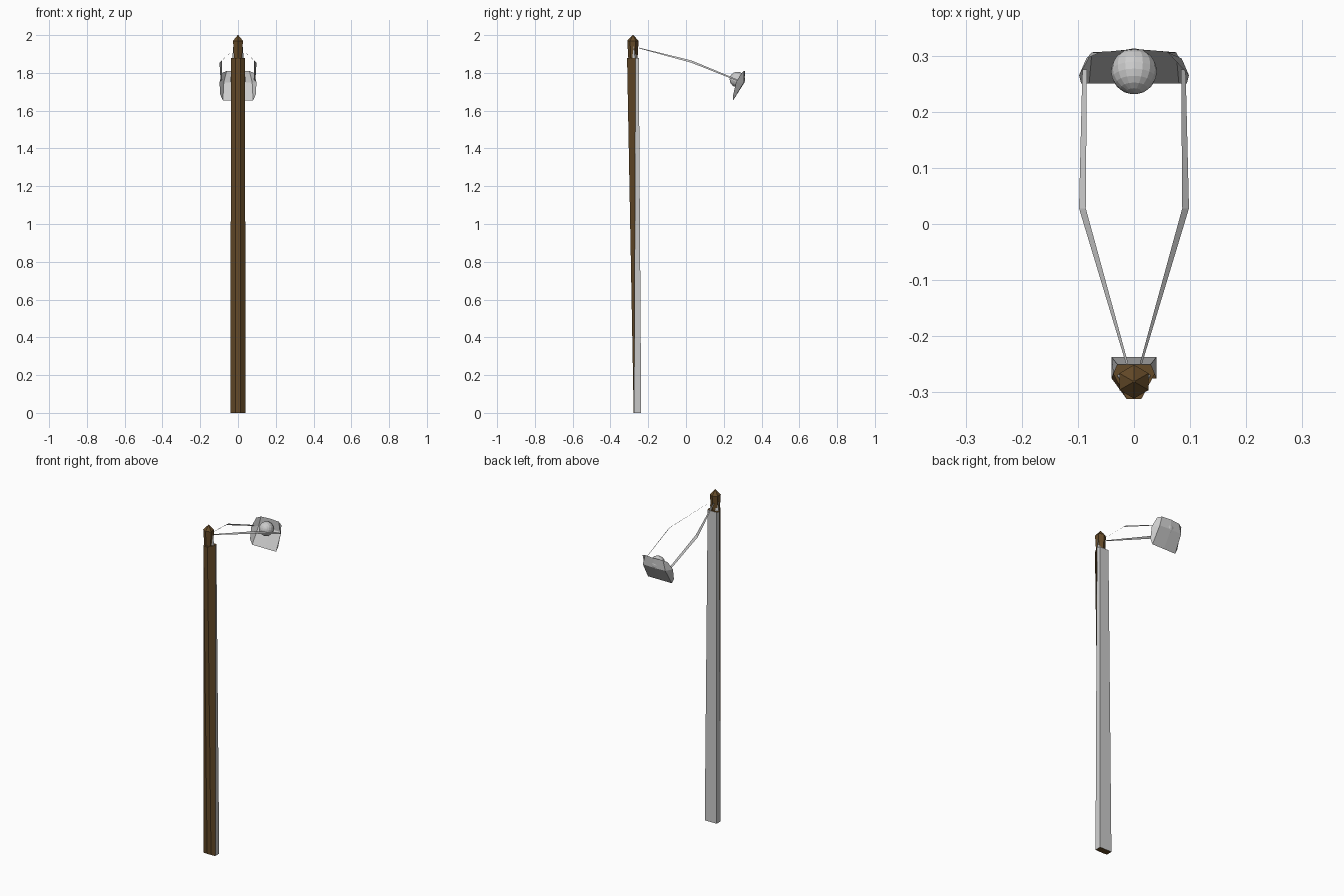
import bpy, bmesh, math

if "Cube" in bpy.data.objects:
    bpy.data.objects.remove(bpy.data.objects["Cube"])

brown = bpy.data.materials.new("brown_wood")
brown.diffuse_color = (0.13, 0.07, 0.022, 1)
brown.use_nodes = True
brown.node_tree.nodes["Principled BSDF"].inputs["Base Color"].default_value = brown.diffuse_color
grey = bpy.data.materials.new("plain_grey")
grey.diffuse_color = (0.8, 0.8, 0.8, 1)
grey.use_nodes = True
grey.node_tree.nodes["Principled BSDF"].inputs["Base Color"].default_value = grey.diffuse_color


def make(name, verts, faces, mats=()):
    me = bpy.data.meshes.new(name)
    me.from_pydata(verts, [], faces)
    for m in mats:
        me.materials.append(m)
    ob = bpy.data.objects.new(name, me)
    bpy.context.collection.objects.link(ob)
    bm = bmesh.new()
    bm.from_mesh(me)
    bmesh.ops.recalc_face_normals(bm, faces=bm.faces)
    bm.to_mesh(me)
    bm.free()
    return ob


def loft(name, rings, mats=()):
    n = len(rings[0])
    verts = [p for r in rings for p in r]
    faces = [(k * n + i, k * n + (i + 1) % n, (k + 1) * n + (i + 1) % n, (k + 1) * n + i)
             for k in range(len(rings) - 1) for i in range(n)]
    faces += [tuple(range(n)), tuple(range(len(verts) - n, len(verts)))]
    return make(name, verts, faces, mats)


def section(half, z):
    return [(x, y, z) for x, y in half] + [(-x, y, z) for x, y in reversed(half)]


# Staff: flat plank at the foot, swelling to a rounded front at the top
foot = [(0.013, -0.277), (0.04, -0.275), (0.04, -0.237)]
top = [(0.013, -0.312), (0.037, -0.267), (0.03, -0.25)]
staff = loft("staff", [section(foot, 0), section(top, 1.88)], (brown, grey))
for p in staff.data.polygons:
    if p.index in (1, 2, 3):      # bare sides and back
        p.material_index = 1


# Staff tip: six sided post with pointed cap
def hexagon(r, z):
    return [(r * math.sin(i * math.pi / 3), -0.281 + r * math.cos(i * math.pi / 3), z)
            for i in range(6)]


loft("staff_tip", [hexagon(0.024, 1.87), hexagon(0.03, 1.97), hexagon(0.002, 2.0)], (brown,))

# Grey core showing below the tip
for s in (-1, 1):
    make("tip_core", [(s * 0.012, -0.30, 1.88), (s * 0.03, -0.27, 1.88),
                      (s * 0.012, -0.26, 1.88), (s * 0.024, -0.277, 1.95)],
         [(0, 1, 2), (0, 1, 3), (1, 2, 3), (2, 0, 3)])

# Straps: flat tilted ribbons, one each side
path = [(0.012, -0.25, 1.932, 0.002), (0.092, 0.028, 1.86, 0.006), (0.088, 0.275, 1.76, 0.004)]
for s in (-1, 1):
    v = []
    for x, y, z, w in path:
        v += [(s * (x - w), y, z + w), (s * (x + w), y, z - w)]
    make("strap_left" if s < 0 else "strap_right", v, [(0, 1, 3, 2), (2, 3, 5, 4)])

# Pouch: folded sheet with side flaps curling forward
right = [[(0, 0.312, 1.81), (0.06, 0.306, 1.81), (0.085, 0.295, 1.80)],
         [(0, 0.31, 1.75), (0.075, 0.306, 1.75), (0.098, 0.265, 1.75)],
         [(0, 0.25, 1.655), (0.08, 0.25, 1.655), (0.094, 0.25, 1.685)]]
verts = []
for row in right:
    verts += [(-x, y, z) for x, y, z in row[:0:-1]] + row
faces = [(r * 5 + c, r * 5 + c + 1, r * 5 + c + 6, r * 5 + c + 5)
         for r in range(2) for c in range(4)]
make("pouch", verts, faces)

# Stone ball resting in the pouch
bpy.ops.mesh.primitive_uv_sphere_add(segments=16, ring_count=10, radius=0.041,
                                     location=(0, 0.272, 1.765),
                                     rotation=(math.radians(65), 0, 0))
bpy.context.object.name = "stone"
